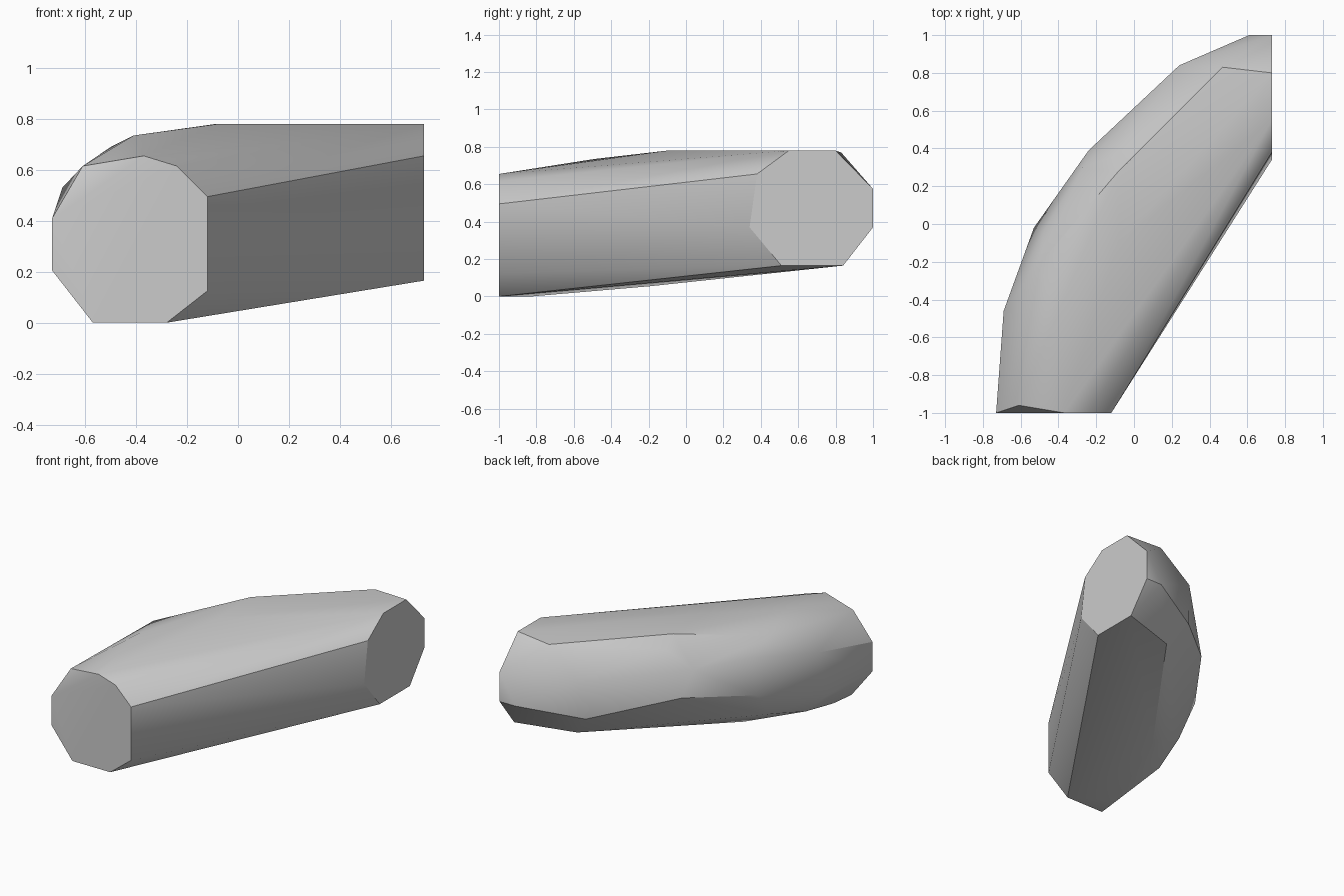
import bpy
import bmesh
import math


def remove_default_cube():
    cube = bpy.data.objects.get("Cube")
    if cube:
        bpy.data.objects.remove(cube, do_unlink=True)


def flat_material(name, colour):
    material = bpy.data.materials.new(name)
    material.use_nodes = True
    material.diffuse_color = colour
    shader = next(n for n in material.node_tree.nodes if n.type == "BSDF_PRINCIPLED")
    shader.inputs["Base Color"].default_value = colour
    return material


def convex_shell(name, points, material, sharp_angle):
    """Wrap a convex skin round the profiles and ribs."""
    bm = bmesh.new()
    for point in points:
        bm.verts.new(point)
    hull = bmesh.ops.convex_hull(bm, input=bm.verts[:])
    unused = {g for g in hull["geom_interior"] + hull["geom_unused"]
              if isinstance(g, bmesh.types.BMVert) and not g.link_faces}
    bmesh.ops.delete(bm, geom=list(unused), context="VERTS")
    bmesh.ops.dissolve_limit(bm, angle_limit=math.radians(1),
                             verts=bm.verts[:], edges=bm.edges[:])
    bmesh.ops.recalc_face_normals(bm, faces=bm.faces[:])

    mesh = bpy.data.meshes.new(name)
    bm.to_mesh(mesh)
    bm.free()
    mesh.materials.append(material)
    shell = bpy.data.objects.new(name, mesh)
    bpy.context.collection.objects.link(shell)

    bpy.ops.object.select_all(action="DESELECT")
    shell.select_set(True)
    bpy.context.view_layer.objects.active = shell
    bpy.ops.object.shade_smooth_by_angle(angle=math.radians(sharp_angle))
    return shell


remove_default_cube()

# Flat front end, as (x, z)
front_profile = [(-.73, .41), (-.73, .205), (-.57, 0), (-.28, 0),
                 (-.12, .125), (-.12, .495), (-.24, .615), (-.37, .655)]
front_end = [(x, -1, z) for x, z in front_profile]

# Flat side end, as (y, z)
side_profile = [(.34, .37), (.38, .655), (.55, .78), (.8, .78),
                (1, .575), (1, .37), (.84, .165), (.51, .165)]
side_end = [(.73, y, z) for y, z in side_profile]

# Ribs that carry the curved outer side from one end to the other
crown_rib = [(-.61, -.96, .615), (-.41, -.49, .735), (-.08, -.1, .78),
             (-.5, -.21, .69), (-.09, .27, .78), (-.1, .36, .71),
             (.47, .83, .77)]
outer_rib = [(-.69, -.46, .53), (-.48, -.04, .6), (-.53, -.02, .36),
             (-.27, .3, .59), (-.24, .39, .42), (.24, .84, .575),
             (.61, 1, .37)]
lower_rib = [(-.55, -.83, 0), (-.67, -.6, .18), (-.6, -.46, .1),
             (-.43, -.475, .035), (-.53, -.18, .17), (-.315, -.19, .055),
             (.33, .72, .155), (.21, .8, .31)]

stone_grey = flat_material("stone grey", (.6, .6, .6, 1))
convex_shell("curved_block",
             front_end + side_end + crown_rib + outer_rib + lower_rib,
             stone_grey, sharp_angle=30)
